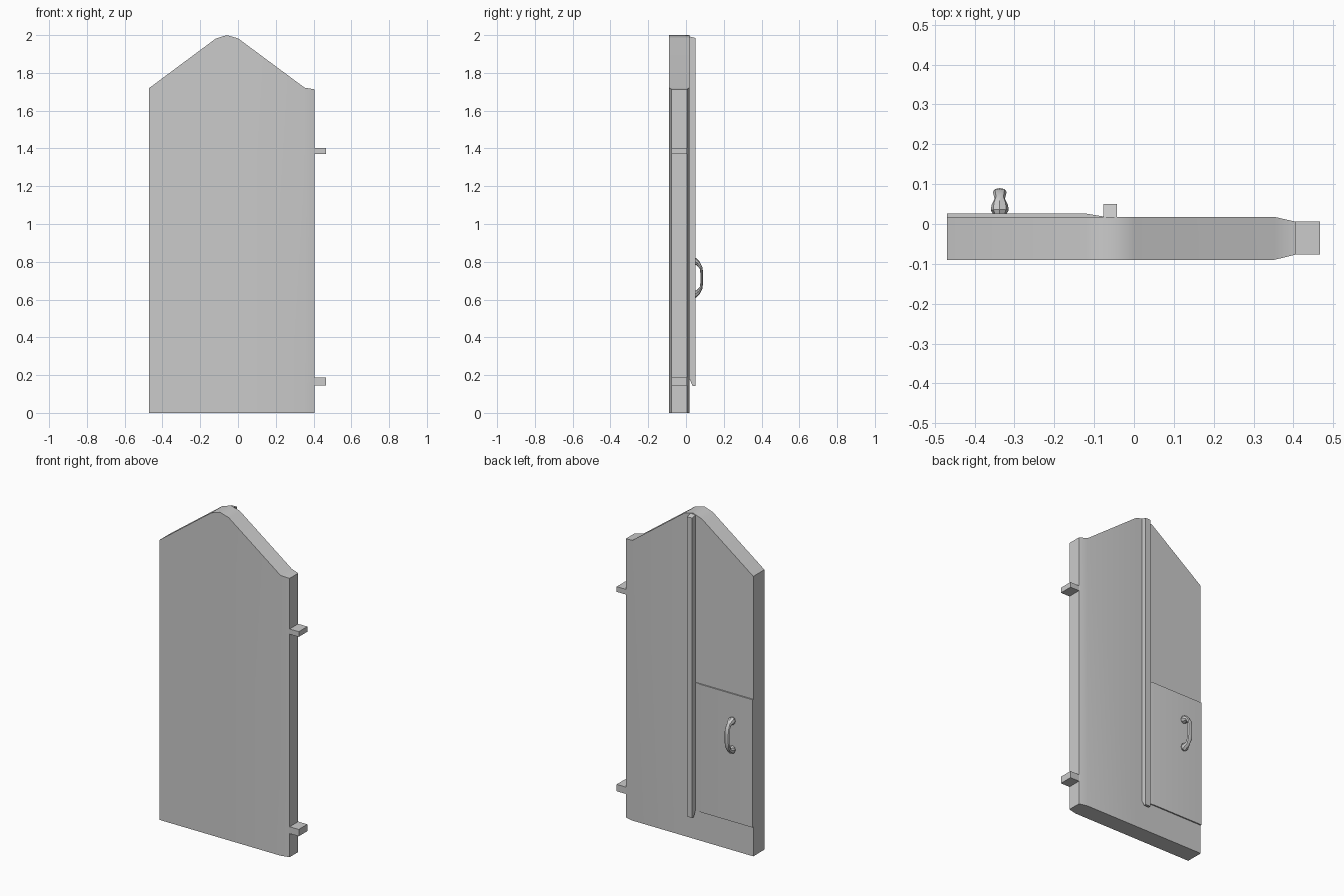
import bpy, bmesh, math
from mathutils import Vector

if "Cube" in bpy.data.objects:
    bpy.data.objects.remove(bpy.data.objects["Cube"])


def loft(name, rings):
    """Skin a chain of equal-sized point rings and cap both ends."""
    bm = bmesh.new()
    loops = [[bm.verts.new(p) for p in ring] for ring in rings]
    n = len(loops[0])
    for a, b in zip(loops, loops[1:]):
        for i in range(n):
            j = (i + 1) % n
            bm.faces.new((a[i], a[j], b[j], b[i]))
    bm.faces.new(loops[0])
    bm.faces.new(loops[-1])
    bmesh.ops.recalc_face_normals(bm, faces=bm.faces)
    me = bpy.data.meshes.new(name)
    bm.to_mesh(me)
    bm.free()
    ob = bpy.data.objects.new(name, me)
    bpy.context.collection.objects.link(ob)
    bpy.ops.object.select_all(action='DESELECT')
    ob.select_set(True)
    bpy.context.view_layer.objects.active = ob
    bpy.ops.object.shade_smooth_by_angle(angle=math.radians(35))
    return ob


def section(x, y0, y1, z0, z1):
    return [(x, y0, z0), (x, y1, z0), (x, y1, z1), (x, y0, z1)]


# door slab: columns of x, front y, back y, top z (hinge edge tapers)
columns = [(-0.47, -0.09, 0.018, 1.72), (-0.12, -0.09, 0.018, 1.98),
           (-0.06, -0.09, 0.018, 2.0), (0.0, -0.09, 0.018, 1.983),
           (0.352, -0.09, 0.018, 1.722), (0.405, -0.077, 0.006, 1.713)]
loft("door_slab", [section(x, f, b, 0, t) for x, f, b, t in columns])

# raised kick panel on the back, fading out towards the strip
loft("kick_panel", [section(-0.47, 0.01, 0.026, 0.18, 0.965),
                    section(-0.12, 0.01, 0.026, 0.18, 0.965),
                    section(-0.075, 0.01, 0.0185, 0.18, 0.965)])

# vertical cover strip, bottom end slanted
strip = [(0.01, 0.18), (0.018, 0.18), (0.036, 0.142), (0.05, 0.142),
         (0.05, 1.985), (0.01, 1.995)]
loft("cover_strip", [[(x, y, z) for y, z in strip] for x in (-0.077, -0.043)])

# hinge tabs
for i, (z0, z1) in enumerate(((0.145, 0.187), (1.37, 1.402))):
    loft(f"hinge_{i + 1}", [section(0.395, -0.077, 0.006, z0, z1),
                            section(0.467, -0.077, 0.006, z0, z1)])

# pull handle: half path of y, z offset, half width, half thickness, mirrored
half = [(0.022, 0.088, 0.015, 0.020), (0.034, 0.089, 0.022, 0.024),
        (0.047, 0.085, 0.021, 0.021), (0.063, 0.077, 0.013, 0.013),
        (0.080, 0.052, 0.017, 0.008), (0.083, 0.025, 0.016, 0.007)]
path = half + [(y, -z, w, t) for y, z, w, t in reversed(half)]
pts = [Vector((-0.337, y, 0.715 + z)) for y, z, w, t in path]
rings = []
for i, (y, z, w, t) in enumerate(path):
    d = (pts[min(i + 1, len(pts) - 1)] - pts[max(i - 1, 0)]).normalized()
    side = Vector((1, 0, 0))
    up = d.cross(side)
    rings.append([pts[i] + side * w * math.cos(a) + up * t * math.sin(a)
                  for a in (math.tau * k / 8 for k in range(8))])
loft("pull_handle", rings)
